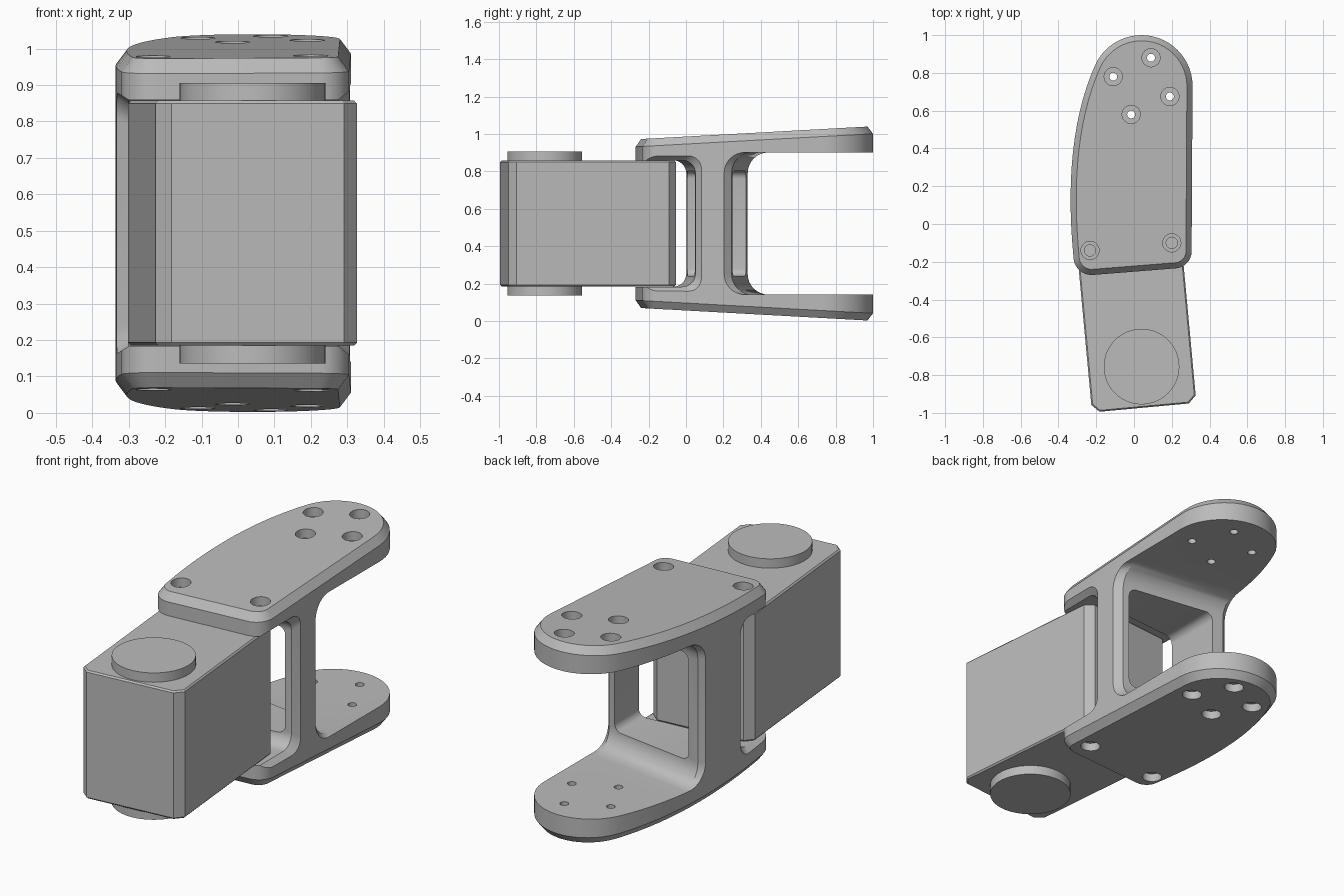
import bpy, bmesh, math
from mathutils import Matrix, Vector

if "Cube" in bpy.data.objects:
    bpy.data.objects.remove(bpy.data.objects["Cube"], do_unlink=True)

MID = 0.521          # height of the symmetry plane
TILT = math.radians(5.3)

grey = bpy.data.materials.new("plain_grey")
grey.use_nodes = True
grey.diffuse_color = (0.5, 0.5, 0.5, 1)
grey.node_tree.nodes["Principled BSDF"].inputs["Base Color"].default_value = (0.5, 0.5, 0.5, 1)


def finish(name, bm):
    bmesh.ops.recalc_face_normals(bm, faces=bm.faces[:])
    mesh = bpy.data.meshes.new(name)
    bm.to_mesh(mesh)
    bm.free()
    mesh.materials.append(grey)
    ob = bpy.data.objects.new(name, mesh)
    bpy.context.collection.objects.link(ob)
    return ob


def loft(name, loops):
    """Closed solid through a list of equal-length point loops."""
    bm = bmesh.new()
    rings = [[bm.verts.new(p) for p in loop] for loop in loops]
    n = len(rings[0])
    for a, b in zip(rings, rings[1:]):
        for i in range(n):
            j = (i + 1) % n
            bm.faces.new((a[i], a[j], b[j], b[i]))
    bm.faces.new(rings[0])
    bm.faces.new(rings[-1])
    return finish(name, bm)


def cylinders(name, items, sides=32):
    """Upright cylinders given as (x, y, z, radius, depth)."""
    bm = bmesh.new()
    for x, y, z, r, d in items:
        bmesh.ops.create_cone(bm, cap_ends=True, segments=sides, radius1=r, radius2=r,
                              depth=d, matrix=Matrix.Translation((x, y, z)))
    return finish(name, bm)


def activate(ob):
    bpy.ops.object.select_all(action='DESELECT')
    ob.select_set(True)
    bpy.context.view_layer.objects.active = ob


def cut(ob, cutter):
    mod = ob.modifiers.new("cut", 'BOOLEAN')
    mod.operation = 'DIFFERENCE'
    mod.solver = 'EXACT'
    mod.object = cutter
    activate(ob)
    bpy.ops.object.modifier_apply(modifier=mod.name)
    bpy.data.objects.remove(cutter, do_unlink=True)


def arc(cx, cy, r, a0, a1, n):
    angles = [math.radians(a0 + (a1 - a0) * i / n) for i in range(n + 1)]
    return [Vector((cx + r * math.cos(a), cy + r * math.sin(a))) for a in angles]


def inset(pts, d):
    """Move a counter-clockwise outline inward."""
    out = []
    for i, p in enumerate(pts):
        e1 = (p - pts[i - 1]).normalized()
        e2 = (pts[(i + 1) % len(pts)] - p).normalized()
        nrm = Vector((-e1.y - e2.y, e1.x + e2.x)).normalized()
        out.append(p + nrm * d)
    return out


def half(y):
    return 0.465 + 0.055 * y


# Bracket body: tapered teardrop outline with chamfered top and bottom rims
front = arc(-0.225, -0.175, 0.095, 185, 275, 8) + arc(0.215, -0.145, 0.09, 275, 360, 8)
back = arc(0.04, 0.73, 0.27, 0, 155, 24)
p0, p1, p2 = back[-1], Vector((-0.382, 0.45)), front[0]
side = [p0 * (1 - t) ** 2 + p1 * 2 * t * (1 - t) + p2 * t * t for t in [i / 14 for i in range(1, 14)]]
outline = front + back + side
rim = inset(outline, 0.03)
bracket = loft("bracket", [
    [(p.x, p.y, MID + s * (half(p.y) - drop)) for p in pts]
    for pts, s, drop in ((rim, -1, 0), (outline, -1, 0.04), (outline, 1, 0.04), (rim, 1, 0))])


def opening(name, s, y0, slope, height, r, flare_y, flare_z):
    """U-shaped slot running along x, closed at a slanted wall, flared at both sides."""
    loops = []
    for x, g in ((-0.5, 1), (-0.34, 1), (-0.3, 0), (0.275, 0), (0.307, 1), (0.5, 1)):
        e = y0 + slope * x - s * flare_y * g
        h = height + flare_z * g
        lower = [(x, s * 1.5, -h)]
        for i in range(9):
            t = math.pi / 2 * i / 8
            lower.append((x, e + s * r * (1 - math.sin(t)), -h + r * (1 - math.cos(t))))
        upper = [(px, py, -pz) for px, py, pz in reversed(lower)]
        loops.append([(px, py, MID + pz) for px, py, pz in lower + upper])
    return loft(name, loops)


cut(bracket, opening("front_slot", -1, 0.027, 0.085, 0.338, 0.07, 0.03, 0.025))
cut(bracket, opening("rear_slot", 1, 0.285, -0.15, 0.38, 0.11, 0.035, 0))

# Window through the web
window = arc(0.20, 0.24, 0.04, 0, 90, 5) + arc(-0.20, 0.24, 0.04, 90, 180, 5)
window += arc(-0.20, -0.24, 0.04, 180, 270, 5) + arc(0.20, -0.24, 0.04, 270, 360, 5)
cut(bracket, loft("window", [[(p.x, y, MID + p.y) for p in window] for y in (-0.4, 0.8)]))

# Screw holes: counterbores on both plates, then narrow bores
rear_holes = [(-0.11, 0.78), (0.09, 0.88), (0.19, 0.675), (-0.015, 0.58)]
front_holes = [(-0.233, -0.14), (0.20, -0.10)]
cut(bracket, cylinders("counterbores", [(x, y, MID + s * half(y), 0.048, 0.09)
                                        for x, y in rear_holes + front_holes for s in (-1, 1)]))
cut(bracket, cylinders("bores", [(x, y, MID, 0.021, 1.3) for x, y in rear_holes]
                       + [(x, y, MID, 0.03, 1.3) for x, y in front_holes]))

# Motor housing: tilted box with chamfered upright edges and a fine rim bevel
w, l, c = 0.2775, 0.9, 0.04
box = [(-w + c, 0), (w - c, 0), (w, c), (w, l - c), (w - c, l), (-w + c, l), (-w, l - c), (-w, c)]
box = [Matrix.Rotation(TILT, 2) @ Vector(p) + Vector((0.054, -0.972)) for p in box]
small = inset(box, 0.008)
housing = loft("motor_housing", [[(p.x, p.y, MID + z) for p in pts] for pts, z in
                                 ((small, -0.336), (box, -0.328), (box, 0.328), (small, 0.336))])

# Round output discs above and below the housing
discs = cylinders("output_discs", [(0.04, -0.755, MID + s * 0.355, 0.2, 0.06) for s in (-1, 1)], 64)

for ob in (bracket, discs):
    activate(ob)
    bpy.ops.object.shade_smooth_by_angle(angle=math.radians(25))
